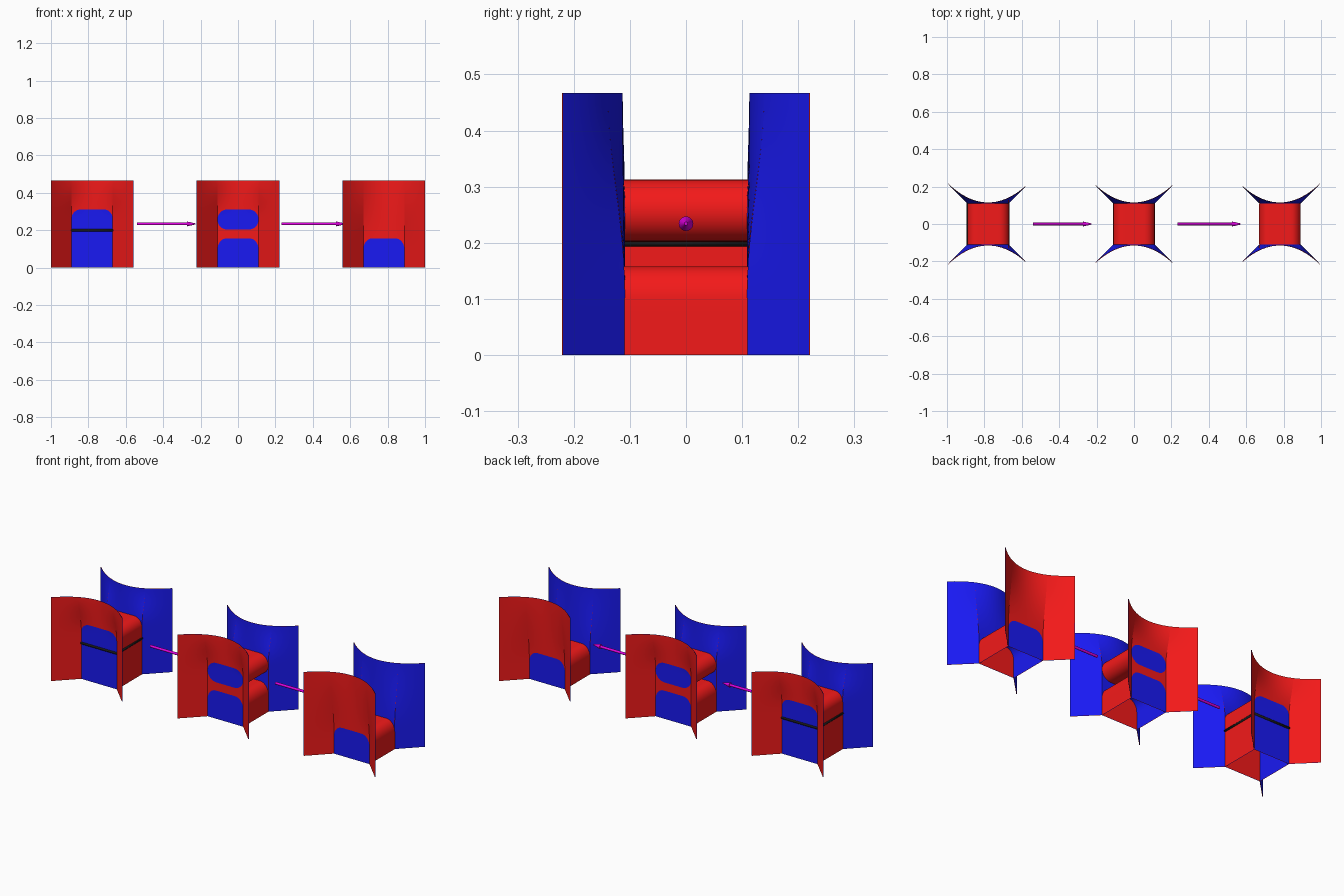
import bpy, bmesh, math

if "Cube" in bpy.data.objects:
    bpy.data.objects.remove(bpy.data.objects["Cube"])

W, R, TOP = 0.11, 0.22, 0.467      # half box width, half panel width, height


def material(name, color):
    m = bpy.data.materials.new(name)
    m.diffuse_color = (*color, 1)
    m.use_nodes = True
    m.node_tree.nodes["Principled BSDF"].inputs["Base Color"].default_value = m.diffuse_color
    return m


RED = material("red", (0.9, 0.01, 0.01))
BLUE = material("blue", (0.01, 0.01, 0.9))
BLACK = material("black", (0.01, 0.01, 0.01))
PURPLE = material("purple", (0.75, 0.0, 0.75))


def finish(ob, *mats):
    for m in mats:
        ob.data.materials.append(m)
    bpy.ops.object.select_all(action='DESELECT')
    ob.select_set(True)
    bpy.context.view_layer.objects.active = ob
    if ob.type == 'MESH':
        bpy.ops.object.shade_smooth_by_angle(angle=math.radians(35))


def two_sided(name, patches, x, outer, inner, turn=1, t=0.0012):
    """Weld point grids into a sheet with a different colour on each side."""
    bm = bmesh.new()
    for rows in patches:
        v = [[bm.verts.new((turn * p[0], turn * p[1], p[2])) for p in r] for r in rows]
        for a, b in zip(v, v[1:]):
            for j in range(len(a) - 1):
                bm.faces.new((a[j], b[j], b[j + 1], a[j + 1]))
    bmesh.ops.remove_doubles(bm, verts=bm.verts, dist=1e-5)
    bm.normal_update()
    both = bmesh.new()
    for side in (0, 1):
        vs = {v: both.verts.new(v.co + v.normal * (t if side == 0 else -t)) for v in bm.verts}
        for f in bm.faces:
            ring = [vs[v] for v in f.verts]
            both.faces.new(ring if side == 0 else ring[::-1]).material_index = side
    me = bpy.data.meshes.new(name)
    both.to_mesh(me)
    bm.free()
    both.free()
    ob = bpy.data.objects.new(name, me)
    bpy.context.collection.objects.link(ob)
    ob.location.x = x
    finish(ob, outer, inner)


def lerp(a, b, n):
    return [a + (b - a) * i / n for i in range(n + 1)]


def bulge(x, rx, rz):
    """Rounded end: full height rz in the middle, 0 at the box edge."""
    u = max(0, (abs(x) - (W - rx)) / rx)
    return rz * math.sqrt(max(0, 1 - u * u))


INNER = [W * math.sin(math.pi / 2 * s) for s in lerp(-1, 1, 28)]
LEFT, RIGHT = lerp(-R, -W, 8), lerp(W, R, 8)


def foam(name, x, arch_h, rz, tube=None):
    top_open = tube[1] if tube else arch_h

    # panel depth: square corners low down, smooth bow at the top
    def depth(px, z):
        s = min(1, max(0, (z - top_open + 0.04) / (TOP - top_open + 0.04)))
        b = s * s * (3 - 2 * s)
        flat = max(W, abs(px))
        bow = 0.114 + (R - 0.114) * (px / R) ** 2
        return flat + (bow - flat) * b

    def patch(xs, lo, hi):
        return [[(px, -depth(px, z), z) for z in lerp(lo(px), hi(px), 16)] for px in xs]

    def tunnel(path):
        return [[(px, d * depth(px, z), z) for d in lerp(-1, 1, 6)] for px, z in path]

    zero, full = (lambda p: 0), (lambda p: TOP)
    arch = lambda p: arch_h - rz + bulge(p, 0.05, rz)
    panel = [patch(LEFT, zero, full), patch(RIGHT, zero, full)]
    doors = [("door", patch(INNER, zero, arch))]
    side = lerp(0, arch_h - rz, 4)[:-1]
    tunnels = [("arch_tunnel", [(-W, z) for z in side] + [(p, arch(p)) for p in INNER]
                + [(W, z) for z in side[::-1]])]
    if tube:
        mid, half = (tube[0] + tube[1]) / 2, (tube[1] - tube[0]) / 2
        lo = lambda p: mid - bulge(p, 0.055, half)
        hi = lambda p: mid + bulge(p, 0.055, half)
        panel += [patch(INNER, arch, lo), patch(INNER, hi, full)]
        doors.append(("tube_cap", patch(INNER, lo, hi)))
        tunnels.append(("upper_tube", [(p, hi(p)) for p in INNER]
                        + [(p, lo(p)) for p in INNER[::-1]]))
    else:
        panel.append(patch(INNER, arch, full))

    # front and back are the same shape turned half way round
    for turn, end in ((1, "front"), (-1, "back")):
        two_sided(f"{name}_{end}_panel", panel, x, RED, BLUE, turn)
        for part, grid in doors:
            two_sided(f"{name}_{end}_{part}", [grid], x, BLUE, RED, turn)
    for part, path in tunnels:
        two_sided(f"{name}_{part}", [tunnel(path)], x, RED, BLUE)


foam("left", -0.78, 0.312, 0.05)
foam("middle", 0, 0.157, 0.06, (0.203, 0.312))
foam("right", 0.78, 0.157, 0.06)

# black cord around the left block
cu = bpy.data.curves.new("cord", 'CURVE')
cu.dimensions = '3D'
cu.bevel_depth = 0.007
cu.bevel_resolution = 3
sp = cu.splines.new('POLY')
sp.points.add(3)
for pt, (a, b) in zip(sp.points, ((-W, -W), (W, -W), (W, W), (-W, W))):
    pt.co = (a, b, 0.2, 1)
sp.use_cyclic_u = True
cord = bpy.data.objects.new("cord", cu)
cord.location.x = -0.78
bpy.context.collection.objects.link(cord)
finish(cord, BLACK)

# arrows between the blocks
for x0, x1 in ((-0.54, -0.228), (0.233, 0.57)):
    neck = x1 - 0.045
    for part, a, b, r0, r1 in (("shaft", x0, neck, 0.007, 0.007), ("head", neck, x1, 0.013, 0.003)):
        bpy.ops.mesh.primitive_cone_add(vertices=20, radius1=r0, radius2=r1, depth=b - a,
                                        location=((a + b) / 2, 0, 0.234),
                                        rotation=(0, math.pi / 2, 0))
        bpy.context.object.name = "arrow_" + part
        finish(bpy.context.object, PURPLE)
